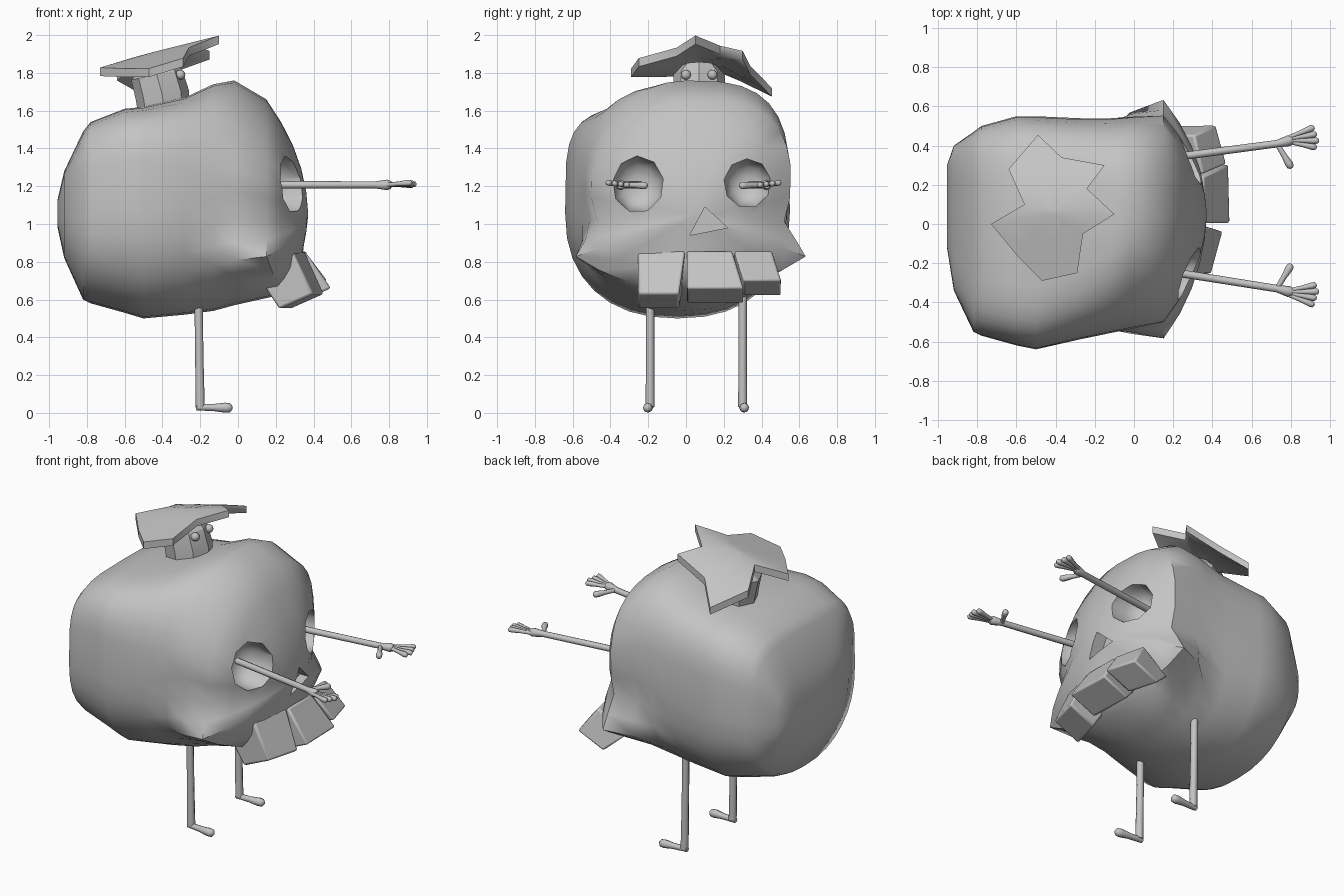
import bpy, bmesh, math
from mathutils import Vector

if "Cube" in bpy.data.objects:
    bpy.data.objects.remove(bpy.data.objects["Cube"])

GREY = (0.55, 0.55, 0.55, 1)
grey = bpy.data.materials.new("plain grey")
grey.use_nodes = True
grey.diffuse_color = GREY
for node in grey.node_tree.nodes:
    if node.type == 'BSDF_PRINCIPLED':
        node.inputs["Base Color"].default_value = GREY


def finish(obj, angle):
    """Material plus smooth shading that keeps edges above the angle sharp."""
    mesh = obj.data
    mesh.materials.clear()
    mesh.materials.append(grey)
    for face in mesh.polygons:
        face.material_index = 0
        face.use_smooth = True
    mesh.set_sharp_from_angle(angle=math.radians(angle))


def loft(name, rings, angle=35):
    """Closed skin over a list of equal-length rings."""
    bm = bmesh.new()
    rows = [[bm.verts.new(p) for p in ring] for ring in rings]
    count = len(rows[0])
    for a, b in zip(rows, rows[1:]):
        for i in range(count):
            j = (i + 1) % count
            bm.faces.new((a[i], a[j], b[j], b[i]))
    bm.faces.new(rows[0][::-1])
    bm.faces.new(rows[-1])
    bmesh.ops.recalc_face_normals(bm, faces=bm.faces)
    mesh = bpy.data.meshes.new(name)
    bm.to_mesh(mesh)
    bm.free()
    obj = bpy.data.objects.new(name, mesh)
    bpy.context.collection.objects.link(obj)
    finish(obj, angle)
    return obj


def tube(name, points, radii, sides=8):
    """Round limb through the points."""
    pts = [Vector(p) for p in points]
    rings = []
    for i, (p, r) in enumerate(zip(pts, radii)):
        way = pts[min(i + 1, len(pts) - 1)] - pts[max(i - 1, 0)]
        turn = way.to_track_quat('Z', 'Y')
        angles = [math.tau * k / sides for k in range(sides)]
        rings.append([p + turn @ Vector((r * math.cos(a), r * math.sin(a), 0)) for a in angles])
    return loft(name, rings, 50)


def digit(name, start, end, r):
    """Finger or foot that swells into a rounded tip."""
    a, b = Vector(start), Vector(end)
    way = (b - a).normalized()
    tube(name, [a, a.lerp(b, 0.5), b - way * r * 1.6, b - way * r * 0.5, b],
         [r * 0.7, r * 0.8, r * 1.1, r, r * 0.4])


# Skull: x, right side, left side, bottom, top, cheek flare
SECTIONS = [
    (-0.955, -0.12, 0.3, 0.98, 1.13, 0),
    (-0.92, -0.34, 0.40, 0.82, 1.28, 0),
    (-0.82, -0.55, 0.47, 0.60, 1.49, 0),
    (-0.78, -0.57, 0.50, 0.58, 1.54, 0),
    (-0.60, -0.62, 0.55, 0.53, 1.61, 0),
    (-0.50, -0.64, 0.55, 0.50, 1.62, 0),
    (-0.28, -0.59, 0.54, 0.52, 1.67, 0),
    (-0.13, -0.56, 0.54, 0.54, 1.74, 0.04),
    (-0.02, -0.54, 0.55, 0.57, 1.76, 0.22),
    (0.15, -0.51, 0.56, 0.62, 1.66, 0.34),
]
SIDES = 32


def section(x, right, left, low, high, flare):
    """Rounded outline: boxy crown at the back, sloping brow in front, wide cheeks."""
    ring = []
    ahead = min(max((x + 0.5) / 0.5, 0), 1)
    for k in range(SIDES):
        a = math.tau * k / SIDES
        c, s = math.cos(a), math.sin(a)
        power = 2 / (2.3 if s < 0 else 4.2 - 1.2 * ahead if c > 0 else 4.4 - 2.5 * ahead)
        y = math.copysign(abs(c) ** power, c) * (left - right) / 2
        z = (low + high) / 2 + math.copysign(abs(s) ** power, s) * (high - low) / 2
        y *= 1 + flare * (math.exp(-((z - 0.82) / 0.1) ** 2) - 0.2 * math.exp(-((z - 1.02) / 0.1) ** 2))
        ring.append(Vector((x, y + (left + right) / 2, z)))
    return ring


rings = [section(*row) for row in SECTIONS]
rim = rings.pop()
middle = Vector((0, 0.05, 1.05))
for t in (0, 0.2, 0.4, 0.6, 0.8, 0.95):
    ring = []
    for p in rim:
        q = p.lerp(middle, t)
        jaw = math.exp(-((q.z - 0.7) / 0.13) ** 2) * max(1 - (q.y / 0.6) ** 2, 0)
        q.x = 0.15 + 0.22 * (1 - (1 - t) ** 2) + 0.08 * jaw
        ring.append(q)
    rings.append(ring)
skull = loft("skull", rings)


# Eye sockets and nose hole, cut into the face
def outline(x, y, z, ry, rz):
    angles = [0.2 + math.tau * k / 9 for k in range(9)]
    return [Vector((x, y + ry * math.cos(a), z + rz * math.sin(a))) for a in angles]


cutters = []
for y, z, ry, rz in ((-0.255, 1.21, 0.137, 0.15), (0.325, 1.215, 0.125, 0.13)):
    bowl = [(0.6, 1), (0.24, 1), (0.19, 0.9), (0.15, 0.7), (0.13, 0.3)]
    cutters.append(loft("socket_cutter", [outline(x, y, z, ry * f, rz * f) for x, f in bowl]))
nose = ((0.1, 1.09), (0.02, 0.94), (0.22, 0.98))
cutters.append(loft("nose_cutter", [[Vector((x, y, z)) for y, z in nose] for x in (0.6, 0.29)]))
for cutter in cutters:
    mod = skull.modifiers.new("cut", 'BOOLEAN')
    mod.operation = 'DIFFERENCE'
    mod.solver = 'EXACT'
    mod.object = cutter
bpy.context.view_layer.update()
graph = bpy.context.evaluated_depsgraph_get()
carved = bpy.data.meshes.new_from_object(skull.evaluated_get(graph))
skull.modifiers.clear()
skull.data = carved
finish(skull, 45)
for cutter in cutters:
    bpy.data.objects.remove(cutter)


# Upper teeth: top centre, top width, tip centre, tip width, tip x, tip z
def tooth(name, top, top_w, tip, tip_w, x, z):
    def ring(y, w, back, front):
        corners = ((back, -1), (front, -1), (front, 1), (back, 1))
        ring_points = []
        for (px, pz), side in corners:
            v = y + side * w / 2
            ring_points.append(Vector((px - 0.5 * (v - 0.13) ** 2, v, pz)))
        return ring_points
    obj = loft(name, [ring(top, top_w, (0.18, 0.72), (0.36, 0.86)),
                      ring(tip, tip_w, (x - 0.18, z - 0.05), (x, z + 0.03))], 30)
    bevel = obj.modifiers.new("soft edges", 'BEVEL')
    bevel.width = 0.012
    bevel.segments = 2


tooth("right_tooth", -0.13, 0.25, -0.145, 0.215, 0.47, 0.6)
tooth("middle_tooth", 0.125, 0.24, 0.155, 0.3, 0.5, 0.63)
tooth("left_tooth", 0.355, 0.2, 0.405, 0.2, 0.49, 0.67)

# Stem and its studs
loft("stem", [[Vector((x + r * math.cos(math.tau * k / 8), 0.07 + r * math.sin(math.tau * k / 8),
                       z + 0.2 * r * math.cos(math.tau * k / 8))) for k in range(8)]
              for x, z, r in ((-0.39, 1.56, 0.13), (-0.4, 1.68, 0.14),
                              (-0.43, 1.79, 0.135), (-0.42, 1.84, 0.09))], 20)
for side, y in (("right", 0.0), ("left", 0.14)):
    bpy.ops.mesh.primitive_uv_sphere_add(segments=12, ring_count=8, radius=0.026,
                                         location=(-0.305, y, 1.79))
    bpy.context.object.name = side + "_stem_stud"
    finish(bpy.context.object, 60)

# Drooping star leaf
STAR = [(-0.49, 0.455), (-0.37, 0.34), (-0.15, 0.3), (-0.24, 0.18), (-0.1, 0.05), (-0.26, -0.05),
        (-0.29, -0.25), (-0.47, -0.29), (-0.59, -0.17), (-0.73, 0.0), (-0.56, 0.1), (-0.64, 0.28)]


def leaf_ring(scale, drop):
    ring = []
    for px, py in STAR:
        x, y = -0.42 + (px + 0.42) * scale, 0.06 + (py - 0.06) * scale
        off = abs(y - 0.05)
        droop = 1.1 * off ** 2 if y > 0.05 else 0.24 * off
        ring.append(Vector((x, y, 1.92 + 0.25 * (x + 0.41) - droop - drop)))
    return ring


loft("leaf", [leaf_ring(s, d) for s, d in ((0.05, 0), (0.4, 0), (0.75, 0), (1, 0), (1, 0.045),
                                           (0.75, 0.055), (0.4, 0.06), (0.05, 0.06))], 50)

# Arms reaching out of the sockets, with open hands
for side, base, wrist, thumb in (("right", (0.16, -0.24), (0.73, -0.33), 1),
                                 ("left", (0.16, 0.335), (0.73, 0.41), -1)):
    z = 1.207
    hand = Vector((wrist[0], wrist[1], z))
    lean = -0.015 * thumb
    palm = hand + Vector((0.06, lean, 0))
    tube(side + "_arm", [(base[0], base[1], z), hand, palm, palm + Vector((0.02, lean / 4, 0))],
         [0.02, 0.019, 0.028, 0.02])
    for n, spread in enumerate((0.02, -0.015, -0.05, -0.085)):
        tip = Vector((0.215 - 0.012 * abs(n - 1), spread * thumb, 0.004 * n))
        digit(f"{side}_finger_{n}", palm + Vector((-0.01, spread * thumb * 0.15, 0)), hand + tip, 0.015)
    digit(side + "_thumb", hand, hand + Vector((0.075, 0.125 * thumb, -0.004)), 0.018)

# Legs and feet
for side, y, turn in (("right", -0.19, -0.015), ("left", 0.3, 0.01)):
    tube(side + "_leg", [(-0.21, y, 0.7), (-0.205, y, 0.3), (-0.2, y, 0.03)], [0.022, 0.022, 0.024])
    digit(side + "_foot", (-0.22, y, 0.03), (-0.03, y + turn, 0.027), 0.024)
